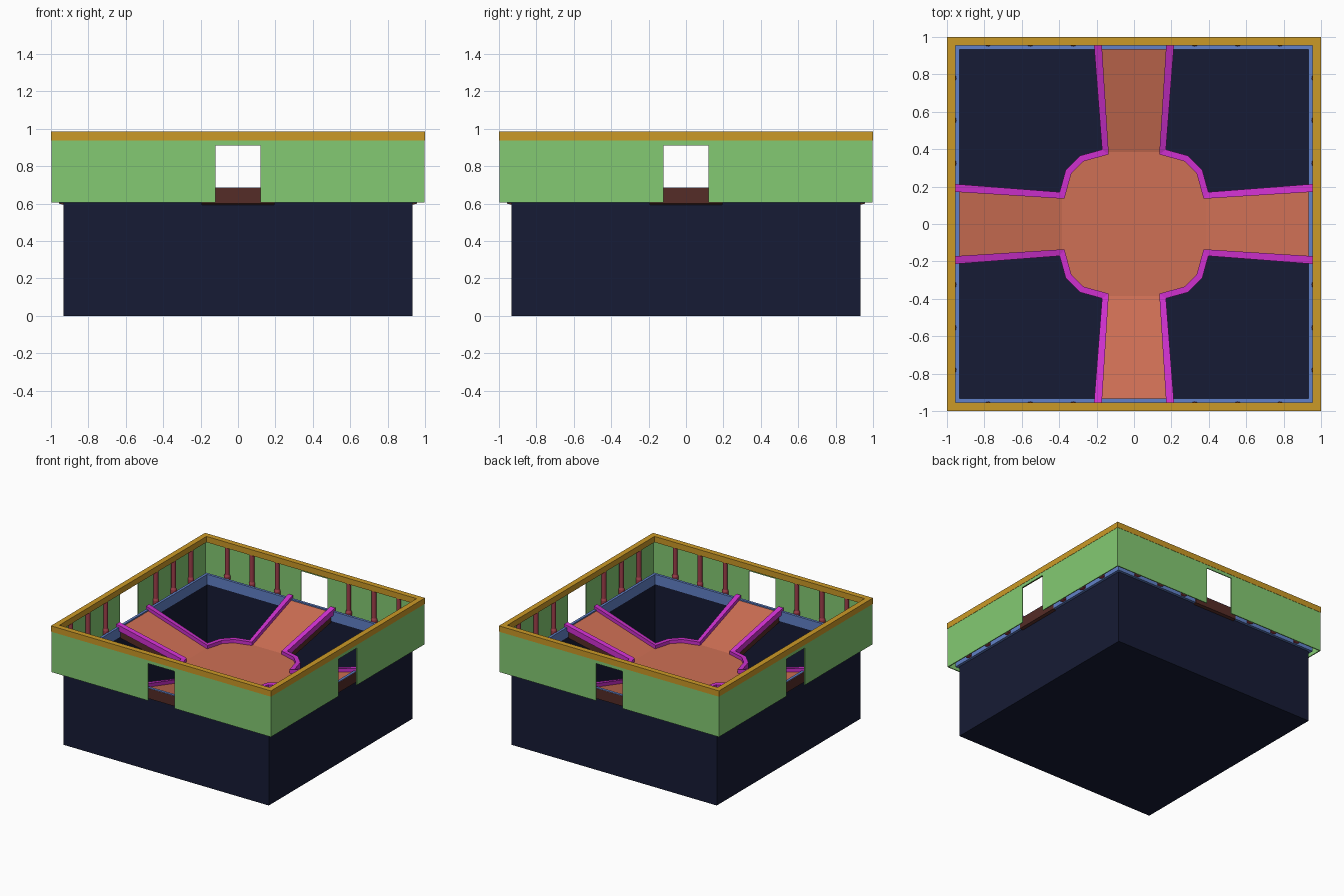
import bpy, bmesh
from math import pi
from mathutils import Vector, Matrix

if "Cube" in bpy.data.objects:
    bpy.data.objects.remove(bpy.data.objects["Cube"])


def mat(name, c):
    m = bpy.data.materials.new(name)
    m.diffuse_color = (*c, 1)
    m.use_nodes = True
    m.node_tree.nodes["Principled BSDF"].inputs["Base Color"].default_value = m.diffuse_color
    return m


NAVY = mat("navy", (0.008, 0.011, 0.035))
BLUE = mat("blue", (0.12, 0.22, 0.58))
GREEN = mat("green", (0.23, 0.59, 0.17))
GOLD = mat("gold", (0.60, 0.32, 0.02))
ORANGE = mat("orange", (0.62, 0.16, 0.09))
BROWN = mat("brown", (0.09, 0.025, 0.02))
MAGENTA = mat("magenta", (0.62, 0.03, 0.62))
MAROON = mat("maroon", (0.35, 0.05, 0.07))


def finish(name, bm, *mats, fix=True):
    if fix:
        bmesh.ops.recalc_face_normals(bm, faces=bm.faces)
    me = bpy.data.meshes.new(name)
    bm.to_mesh(me)
    bm.free()
    for m in mats:
        me.materials.append(m)
    ob = bpy.data.objects.new(name, me)
    bpy.context.collection.objects.link(ob)
    return ob


def rot(i):
    return Matrix.Rotation(i * pi / 2, 4, 'Z')


def square_ring(name, inner, outer, z0, z1, m):
    """Square frame with a rectangular cross-section."""
    bm = bmesh.new()
    rings = []
    for r, z in ((inner, z0), (outer, z0), (outer, z1), (inner, z1)):
        rings.append([bm.verts.new(rot(i) @ Vector((r, r, z))) for i in range(4)])
    for k in range(4):
        a, b = rings[k], rings[(k + 1) % 4]
        for i in range(4):
            j = (i + 1) % 4
            bm.faces.new((a[i], a[j], b[j], b[i]))
    return finish(name, bm, m)


# Deep pit: open-topped shell
bm = bmesh.new()
bmesh.ops.create_cube(bm, size=1, matrix=Matrix.Translation((0, 0, 0.3025)) @
                      Matrix.Diagonal((1.866, 1.866, 0.605, 1)))
bm.faces.ensure_lookup_table()
top = max(bm.faces, key=lambda f: f.calc_center_median().z)
bmesh.ops.delete(bm, geom=[top], context='FACES_ONLY')
finish("pit", bm, NAVY, fix=False)

# Low kerb around the pit and trim on top of the walls
square_ring("kerb", 0.934, 0.955, 0.603, 0.687, BLUE)
square_ring("wall_trim", 0.955, 1.0, 0.937, 0.985, GOLD)

# Four walls, each with a doorway
bm = bmesh.new()
prof = [(-.998, .605), (-.12, .605), (-.12, .91), (.12, .91),
        (.12, .605), (.998, .605), (.998, .94), (-.998, .94)]
for i in range(4):
    f = bm.faces.new([bm.verts.new(rot(i) @ Vector((x, -.998, z))) for x, z in prof])
    ext = bmesh.ops.extrude_face_region(bm, geom=[f])
    vs = [v for v in ext["geom"] if isinstance(v, bmesh.types.BMVert)]
    bmesh.ops.translate(bm, verts=vs, vec=rot(i) @ Vector((0, .008, 0)))
finish("walls", bm, GREEN)

# Columns standing between the kerb and the walls
bm = bmesh.new()


def tube(x, z0, z1, r0, r1, m):
    t = m @ Matrix.Translation((x, -.974, (z0 + z1) / 2))
    bmesh.ops.create_cone(bm, cap_ends=True, segments=12, radius1=r0,
                          radius2=r1, depth=z1 - z0, matrix=t)


for i in range(4):
    for x in (-.78, -.555, -.325, .325, .555, .78):
        tube(x, .61, .70, .024, .024, rot(i))
        tube(x, .70, .715, .024, .018, rot(i))
        tube(x, .715, .94, .018, .018, rot(i))
cols = finish("columns", bm, MAROON)
bpy.context.view_layer.objects.active = cols
cols.select_set(True)
bpy.ops.object.shade_smooth_by_angle(angle=0.6)

# Cross-shaped bridge: arms sloping down to a flat middle
LOW, HIGH = 0.53, 0.683
corner = [(.153, .385), (.28, .35), (.35, .28), (.385, .153)]
bm = bmesh.new()
quads = []
for i in range(4):
    quads.append([bm.verts.new(rot(-i) @ Vector((x, y, LOW))) for x, y in corner])
faces = [bm.faces.new([v for q in quads for v in q])]
for i in range(4):
    a, b = quads[i][0], quads[i - 1][3]
    ends = [bm.verts.new(rot(-i) @ Vector((x, .957, HIGH))) for x in (-.195, .195)]
    faces.append(bm.faces.new((b, ends[0], ends[1], a)))
ext = bmesh.ops.extrude_face_region(bm, geom=faces, use_keep_orig=True)
vs = [v for v in ext["geom"] if isinstance(v, bmesh.types.BMVert)]
bmesh.ops.translate(bm, verts=vs, vec=(0, 0, -.083))
bmesh.ops.recalc_face_normals(bm, faces=bm.faces)
for f in bm.faces:
    f.material_index = 0 if f in faces else 1
finish("bridge", bm, ORANGE, BROWN)

# Kerb rails along the bridge edges, one mitred run per quadrant
bm = bmesh.new()
path = [Vector(p) for p in [(.193, .957)] + corner + [(.957, .193)]]
heights = [HIGH] + [LOW] * 4 + [HIGH]
widths = [.021] + [.017] * 4 + [.021]
for i in range(4):
    secs = []
    for k, p in enumerate(path):
        d0 = (p - path[k - 1]).normalized() if k else None
        d1 = (path[k + 1] - p).normalized() if k < 5 else None
        d0, d1 = d0 or d1, d1 or d0
        n0, n1 = Vector((-d0.y, d0.x)), Vector((-d1.y, d1.x))
        n = (n0 + n1).normalized()
        n *= widths[k] / n.dot(n0)
        if k in (0, 5):  # square the ends to the kerb
            n = Vector((.021, 0)) if k == 0 else Vector((0, .021))
        z = heights[k]
        secs.append([bm.verts.new(rot(i) @ Vector((*(p + s * n), z + h)))
                     for s, h in ((-1, -.02), (1, -.02), (1, .028), (-1, .028))])
    for a, b in zip(secs, secs[1:]):
        for j in range(4):
            m = (j + 1) % 4
            bm.faces.new((a[j], a[m], b[m], b[j]))
    bm.faces.new(secs[0])
    bm.faces.new(secs[-1])
finish("bridge_rails", bm, MAGENTA)
